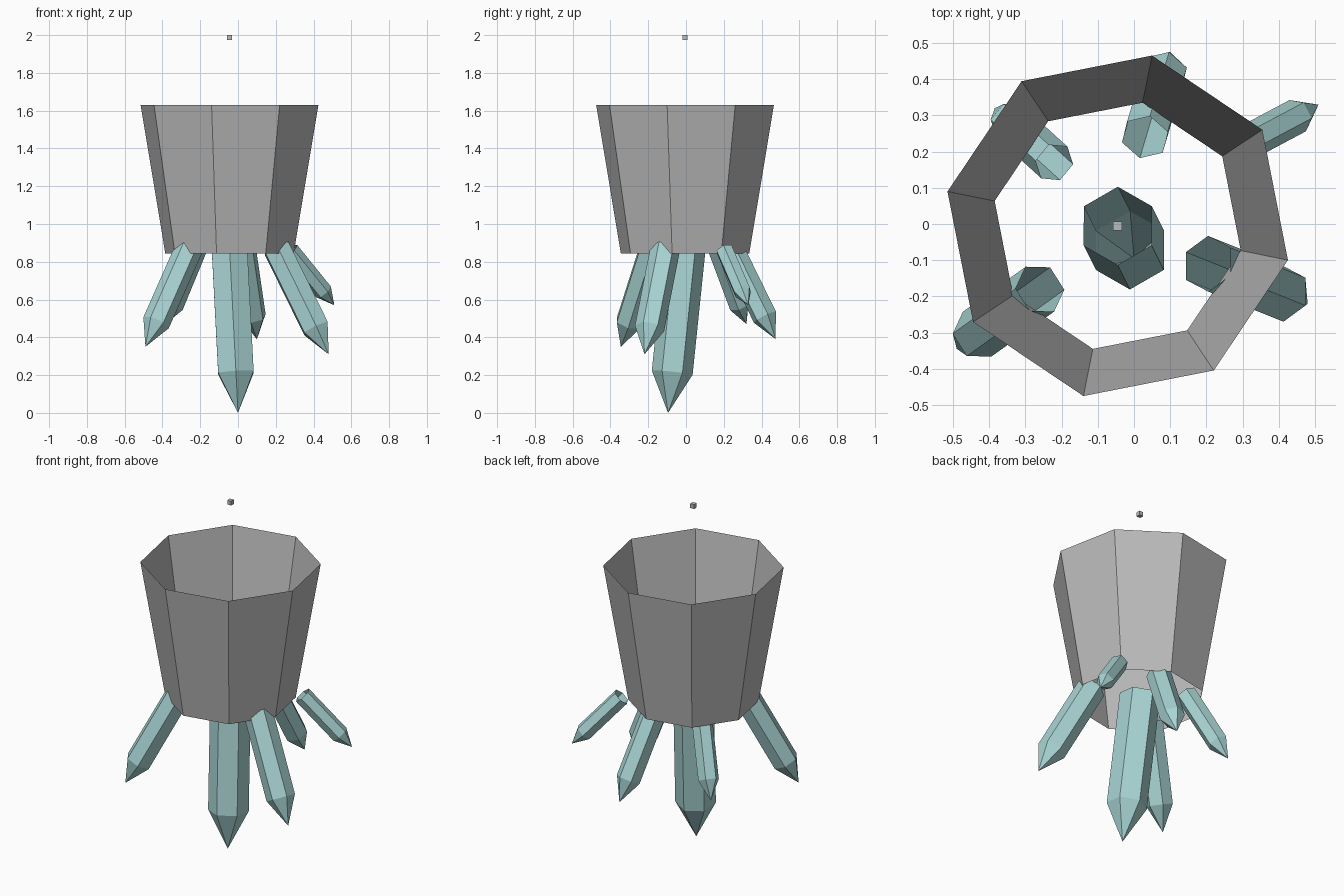
import bpy
import bmesh
from math import cos, sin, tau, radians
from mathutils import Vector

old = bpy.data.objects.get("Cube")
if old:
    bpy.data.objects.remove(old, do_unlink=True)


def make_material(name, rgb):
    mat = bpy.data.materials.new(name)
    mat.use_nodes = True
    color = (*rgb, 1)
    mat.diffuse_color = color
    mat.node_tree.nodes["Principled BSDF"].inputs["Base Color"].default_value = color
    return mat


def finish(bm, name, mat):
    mesh = bpy.data.meshes.new(name)
    bm.to_mesh(mesh)
    bm.free()
    mesh.materials.append(mat)
    obj = bpy.data.objects.new(name, mesh)
    bpy.context.collection.objects.link(obj)
    return obj


def ring(bm, sides, radius, z, spin):
    angles = [spin + tau * i / sides for i in range(sides)]
    return [bm.verts.new((radius * cos(a), radius * sin(a), z)) for a in angles]


def bridge(bm, lower, upper):
    n = len(lower)
    for i in range(n):
        j = (i + 1) % n
        bm.faces.new((lower[i], lower[j], upper[j], upper[i]))


def crystal(name, top, tip, spin_degrees):
    """Open-ended six-sided shard running from its top centre to its tip."""
    top, tip = Vector(top), Vector(tip)
    axis = tip - top
    length = axis.length
    radius = length * 0.124
    spin = radians(spin_degrees)
    bm = bmesh.new()
    upper = ring(bm, 6, radius, 0, spin)
    lower = ring(bm, 6, radius, -length * 0.755, spin)
    bridge(bm, lower, upper)
    point = bm.verts.new((0, 0, -length))
    for i in range(6):
        bm.faces.new((point, lower[(i + 1) % 6], lower[i]))
    turn = Vector((0, 0, -1)).rotation_difference(axis)
    bm.transform(turn.to_matrix().to_4x4())
    bmesh.ops.translate(bm, verts=bm.verts, vec=top)
    return finish(bm, name, teal)


grey = make_material("stone grey", (0.5, 0.5, 0.5))
teal = make_material("pale teal", (0.40, 0.66, 0.66))
centre = Vector((-0.045, -0.005, 0))

# Flared eight-sided shell, open at both ends
bm = bmesh.new()
spin = radians(78.6)
bridge(bm, ring(bm, 8, 0.347, 0.845, spin), ring(bm, 8, 0.48, 1.63, spin))
bmesh.ops.translate(bm, verts=bm.verts, vec=centre)
finish(bm, "shell", grey)

# Small floating cube
bm = bmesh.new()
bmesh.ops.create_cube(bm, size=0.025)
bmesh.ops.translate(bm, verts=bm.verts, vec=centre + Vector((0, 0, 1.9875)))
finish(bm, "floating_cube", grey)

# Hanging crystals
crystal("main_crystal", (-0.045, -0.005, 0.87), (0, -0.095, 0), 90)
crystal("front_right_crystal", (-0.26, -0.18, 0.87), (-0.49, -0.345, 0.35), 2)
crystal("front_left_crystal", (0.205, -0.11, 0.87), (0.48, -0.22, 0.31), 33)
crystal("back_crystal", (0.03, 0.24, 0.87), (0.1, 0.475, 0.39), 76)
crystal("back_left_crystal", (0.275, 0.205, 0.86), (0.51, 0.33, 0.57), 58)
crystal("back_right_crystal", (-0.22, 0.17, 0.87), (-0.385, 0.32, 0.47), 51)
